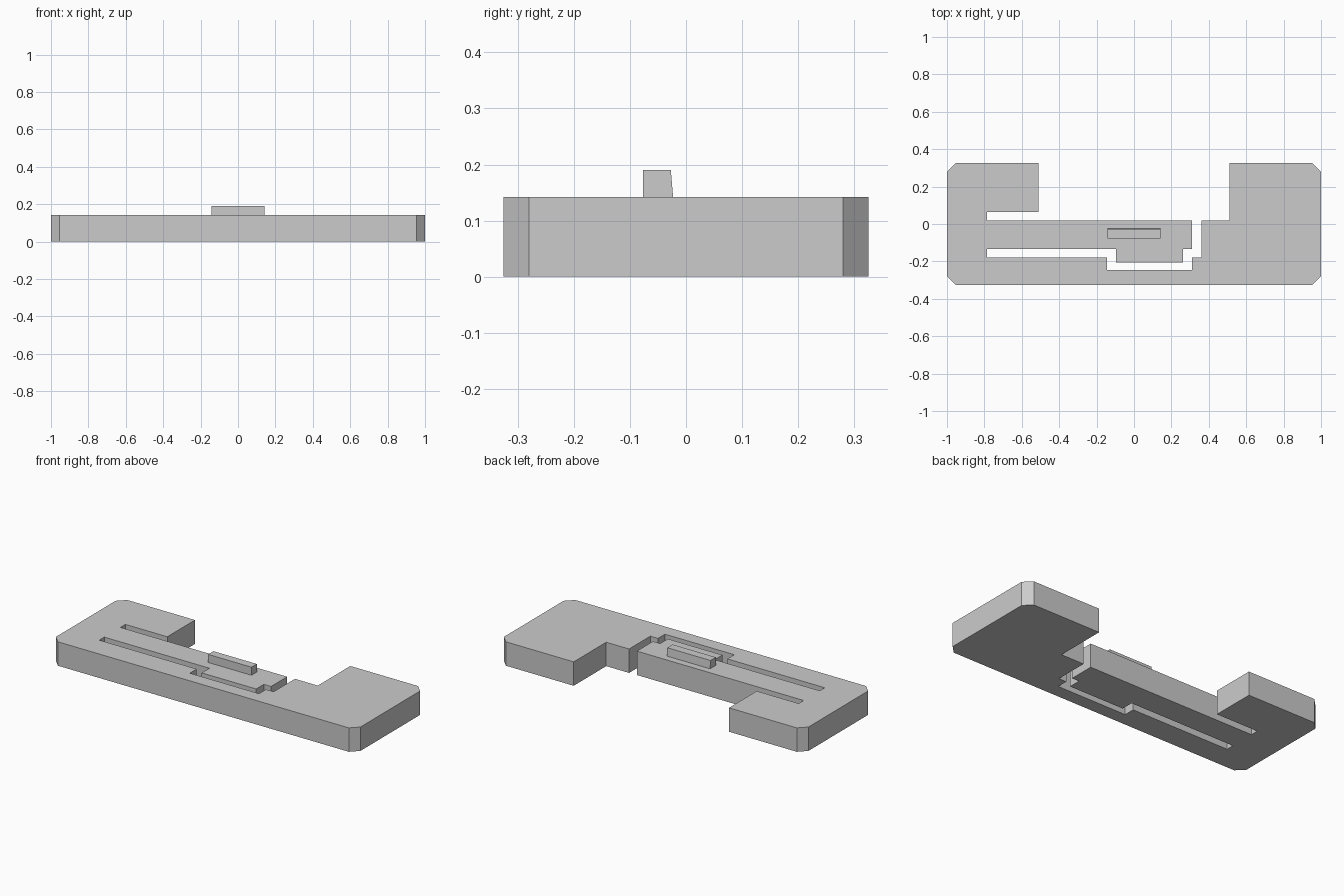
import bpy
import bmesh

default_cube = bpy.data.objects.get("Cube")
if default_cube:
    bpy.data.objects.remove(default_cube, do_unlink=True)

HEIGHT = 0.142
TAB_TOP = 0.19

# Single plain grey for every part
grey = bpy.data.materials.new("plain_grey")
grey.use_nodes = True
colour = (0.6, 0.6, 0.6, 1)
grey.diffuse_color = colour
grey.node_tree.nodes["Principled BSDF"].inputs["Base Color"].default_value = colour


def extruded(name, points, direction):
    """Fill a closed profile and extrude it along the direction."""
    bm = bmesh.new()
    face = bm.faces.new([bm.verts.new(p) for p in points])
    result = bmesh.ops.extrude_face_region(bm, geom=[face], use_keep_orig=True)
    moved = [v for v in result["geom"] if isinstance(v, bmesh.types.BMVert)]
    bmesh.ops.translate(bm, verts=moved, vec=direction)
    bmesh.ops.recalc_face_normals(bm, faces=bm.faces)
    mesh = bpy.data.meshes.new(name)
    bm.to_mesh(mesh)
    bm.free()
    mesh.materials.append(grey)
    obj = bpy.data.objects.new(name, mesh)
    bpy.context.collection.objects.link(obj)
    return obj


# Frame with chamfered outer corners
front_edge = [(-1, -.28), (-.955, -.325), (.955, -.325), (1, -.28)]
left_block = [(1, .28), (.955, .325), (.51, .325), (.51, .02), (.36, .02)]
# Clearance slot around the spring arm
slot_outer = [(.36, -.18), (.31, -.18), (.31, -.245), (-.145, -.245),
              (-.145, -.18), (-.785, -.18)]
# Spring arm with its catch, joined to the right block
spring_arm = [(-.785, -.133), (-.095, -.133), (-.095, -.205), (.263, -.205),
              (.263, -.133), (.31, -.133), (.31, .018), (-.785, .018)]
right_block = [(-.785, .065), (-.51, .065), (-.51, .325), (-.955, .325), (-1, .28)]

outline = front_edge + left_block + slot_outer + spring_arm + right_block
extruded("latch_body", [(x, y, 0) for x, y in outline], (0, 0, HEIGHT))

# Thumb tab on the arm, with a slightly sloped back
tab_half = 0.142
tab_profile = [(-.077, HEIGHT), (-.023, HEIGHT), (-.027, TAB_TOP), (-.077, TAB_TOP)]
extruded("thumb_tab", [(-tab_half, y, z) for y, z in tab_profile], (2 * tab_half, 0, 0))
